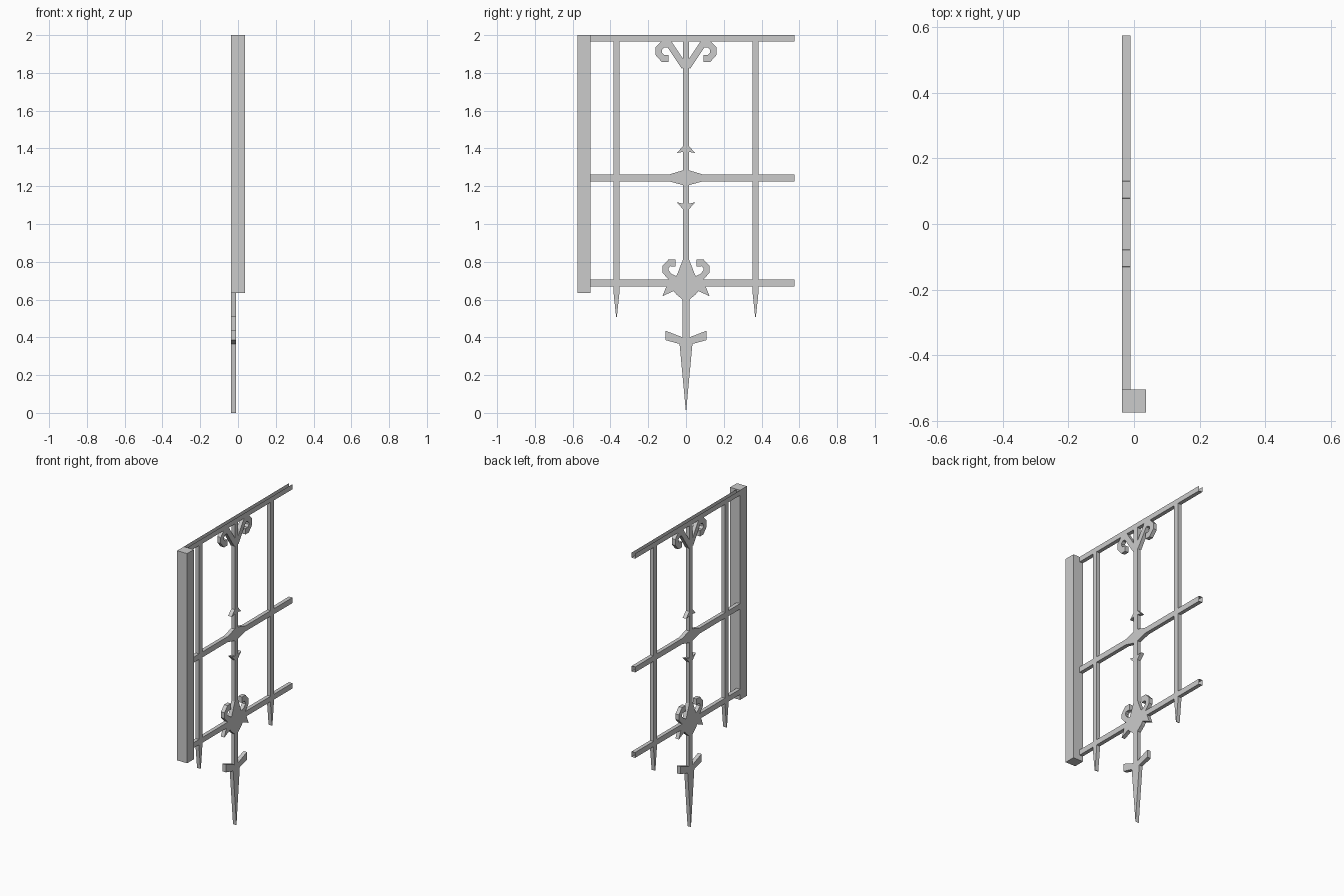
import bpy, bmesh
from mathutils import Vector

if "Cube" in bpy.data.objects:
    bpy.data.objects.remove(bpy.data.objects["Cube"])

X0, X1 = -0.036, -0.011   # panel thickness range


def prism(name, pts, x0=X0, x1=X1, open_edges=()):
    """Extrude a (y, z) outline along x; open_edges are left without a wall."""
    bm = bmesh.new()
    a = [bm.verts.new((x0, y, z)) for y, z in pts]
    b = [bm.verts.new((x1, y, z)) for y, z in pts]
    n = len(pts)
    caps = [bm.faces.new(a), bm.faces.new(b[::-1])]
    for i in range(n):
        if i not in open_edges:
            j = (i + 1) % n
            bm.faces.new((a[j], a[i], b[i], b[j]))
    bmesh.ops.recalc_face_normals(bm, faces=bm.faces[:])
    if n > 4:
        bmesh.ops.triangulate(bm, faces=caps)
    me = bpy.data.meshes.new(name)
    bm.to_mesh(me)
    bm.free()
    ob = bpy.data.objects.new(name, me)
    bpy.context.collection.objects.link(ob)
    return ob


def rect(y0, y1, z0, z1):
    return [(y0, z0), (y1, z0), (y1, z1), (y0, z1)]


def mirrored(half):
    """Close a right-hand outline with its mirror image about y = 0."""
    return half + [(-y, z) for y, z in reversed(half) if y > 1e-6]


def flip(pts):
    return [(-y, z) for y, z in pts]


def band(path, w):
    """Outline of a mitred strip of width w following a path."""
    p = [Vector(q) for q in path]
    left, right = [], []
    for i, q in enumerate(p):
        d0 = (q - p[i - 1]).normalized() if i else (p[1] - q).normalized()
        d1 = (p[i + 1] - q).normalized() if i < len(p) - 1 else d0
        n0, n1 = Vector((-d0.y, d0.x)), Vector((-d1.y, d1.x))
        m = (n0 + n1).normalized()
        m *= w / 2 / max(m.dot(n0), 0.5)
        left.append(tuple(q + m))
        right.append(tuple(q - m))
    return left + right[::-1]


# Square post
prism("post", rect(-0.575, -0.505, 0.635, 2.0), -0.036, 0.036)

# Rails, open at the ends where the next panel joins
L, R = -0.505, 0.575
prism("top_rail", rect(L, R, 1.967, 2.0), open_edges=(1, 2, 3))
prism("bottom_rail", rect(L, R, 0.67, 0.705), open_edges=(1, 3))
prism("middle_rail", [
    (L, 1.226), (-0.09, 1.226), (-0.02, 1.207), (0.02, 1.207), (0.09, 1.226), (R, 1.226),
    (R, 1.262), (0.09, 1.262), (0.02, 1.283), (-0.02, 1.283), (-0.09, 1.262), (L, 1.262)],
    open_edges=(5, 11))

# Side bars running down into spikes
for side, c in (("left", -0.368), ("right", 0.368)):
    prism(side + "_bar", [
        (c - 0.017, 1.967), (c - 0.017, 0.65), (c - 0.002, 0.508),
        (c + 0.002, 0.508), (c + 0.017, 0.65), (c + 0.017, 1.967)], open_edges=(5,))

# Central bar with flared foot, cross barbs and long spear tip
prism("centre_bar", mirrored([
    (0.017, 1.967), (0.017, 0.81), (0.045, 0.738), (0.06, 0.705), (0.10, 0.68),
    (0.125, 0.618), (0.065, 0.645), (0.052, 0.628), (0.018, 0.6),
    (0.018, 0.40), (0.108, 0.435), (0.108, 0.385), (0.034, 0.365), (0.0, 0.0)]),
    open_edges=(26,))

# Scrolls and small barbs, mirrored left and right
top_scroll = band([(0.008, 1.832), (0.05, 1.895), (0.088, 1.952), (0.122, 1.952),
                   (0.145, 1.928), (0.145, 1.902), (0.12, 1.874), (0.093, 1.874)], 0.034)
top_hook = rect(0.093, 0.122, 1.87, 1.895)
low_scroll = band([(0.055, 0.708), (0.085, 0.722), (0.108, 0.748), (0.108, 0.772),
                   (0.085, 0.797), (0.055, 0.797)], 0.032)
low_hook = rect(0.055, 0.08, 0.775, 0.8)
upper_barb = [(0.017, 1.41), (0.05, 1.375), (0.017, 1.382)]
lower_barb = [(0.017, 1.08), (0.05, 1.115), (0.017, 1.108)]
for name, pts in (("top_scroll", top_scroll), ("top_scroll_hook", top_hook),
                  ("lower_scroll", low_scroll), ("lower_scroll_hook", low_hook),
                  ("upper_barb", upper_barb), ("lower_barb", lower_barb)):
    prism(name + "_right", pts)
    prism(name + "_left", flip(pts))
